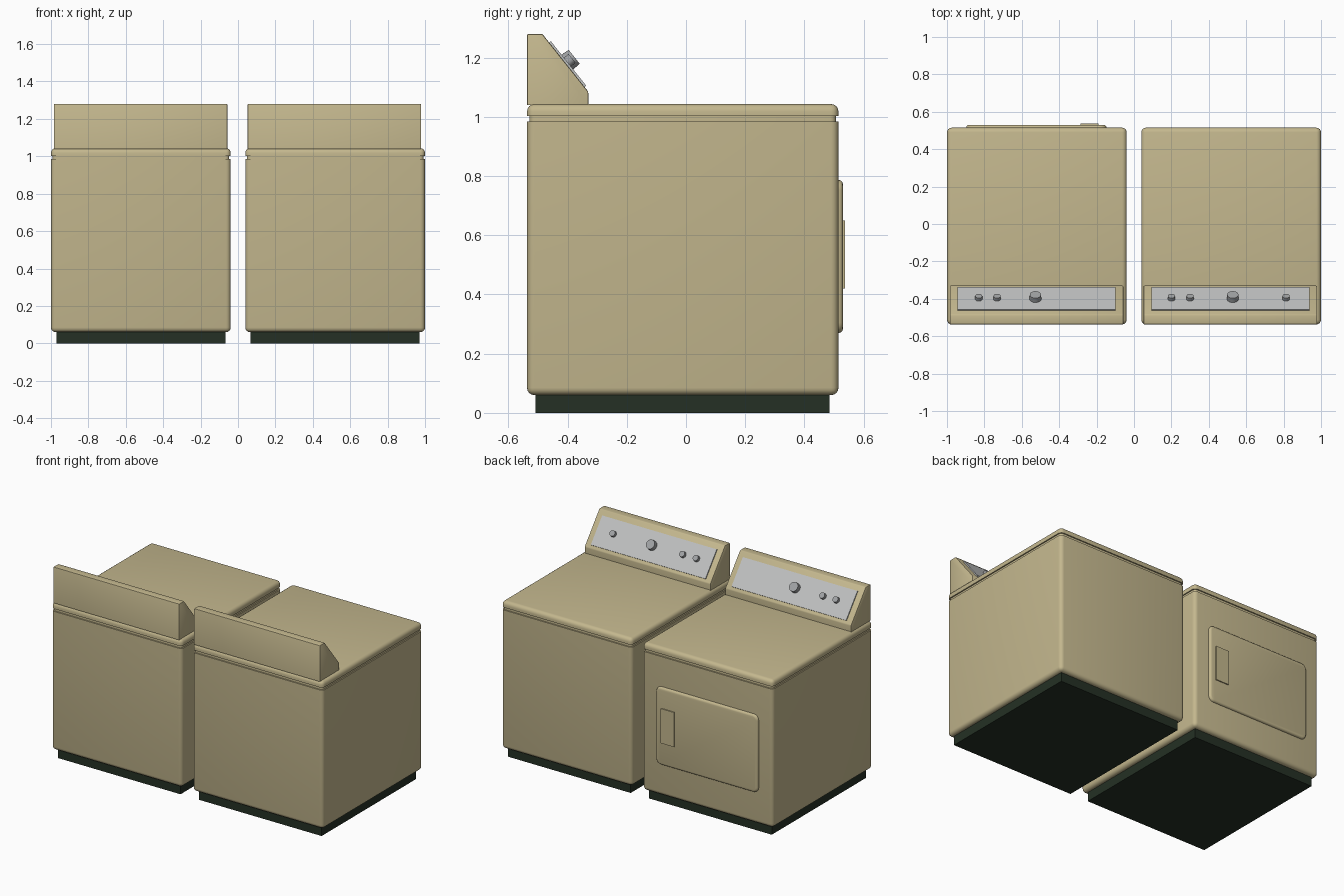
import bpy, bmesh, math
from mathutils import Matrix, Vector

if "Cube" in bpy.data.objects:
    bpy.data.objects.remove(bpy.data.objects["Cube"], do_unlink=True)


def material(name, rgb):
    m = bpy.data.materials.new(name)
    m.use_nodes = True
    m.diffuse_color = (*rgb, 1)
    m.node_tree.nodes["Principled BSDF"].inputs["Base Color"].default_value = (*rgb, 1)
    return m


ALMOND = material("almond enamel", (0.55, 0.475, 0.27))
PLINTH = material("dark green plinth", (0.018, 0.03, 0.018))
SILVER = material("silver panel", (0.53, 0.54, 0.54))
KNOB = material("knob grey", (0.36, 0.37, 0.38))


def finish(bm, name, mat, smooth=True):
    bmesh.ops.recalc_face_normals(bm, faces=bm.faces)
    mesh = bpy.data.meshes.new(name)
    bm.to_mesh(mesh)
    bm.free()
    mesh.materials.append(mat)
    ob = bpy.data.objects.new(name, mesh)
    bpy.context.collection.objects.link(ob)
    if smooth:
        bpy.ops.object.select_all(action='DESELECT')
        ob.select_set(True)
        bpy.context.view_layer.objects.active = ob
        bpy.ops.object.shade_smooth_by_angle(angle=math.radians(35))
    return ob


def box_mesh(x, y, z):
    """Box from (min, max) pairs."""
    bm = bmesh.new()
    bmesh.ops.create_cube(bm, size=1)
    for v in bm.verts:
        v.co = [a + (b - a) * (c + 0.5) for c, (a, b) in zip(v.co, (x, y, z))]
    return bm


def round_edges(bm, radius, rule, segments=4):
    """Bevel the edges whose midpoint and direction satisfy the rule."""
    picked = []
    for e in bm.edges:
        a, b = e.verts[0].co, e.verts[1].co
        if rule((a + b) / 2, (b - a).normalized()):
            picked.append(e)
    bmesh.ops.bevel(bm, geom=picked, offset=radius, segments=segments,
                    profile=0.5, affect='EDGES', clamp_overlap=True)


BACK, FRONT = -0.537, 0.515
SLOPE_LOW, SLOPE_HIGH = Vector((0, -0.33, 1.085)), Vector((0, -0.485, 1.28))
UP = (SLOPE_HIGH - SLOPE_LOW).normalized()
OUT = Vector((0, UP.z, -UP.y))


def slope_frame(x, along):
    """Local frame on the console slope: x across, y up the slope, z outwards."""
    o = SLOPE_LOW + UP * along
    m = Matrix((Vector((1, 0, 0)), UP, OUT)).transposed().to_4x4()
    m.translation = (x, o.y, o.z)
    # Third axis must point away from the console
    return m


def knob(name, x, radius, length):
    bm = bmesh.new()
    bmesh.ops.create_cone(bm, cap_ends=True, segments=24, radius1=radius,
                          radius2=radius * 0.94, depth=length)
    bmesh.ops.translate(bm, verts=bm.verts, vec=(0, 0, length / 2))
    bm.transform(slope_frame(x, 0.122))
    finish(bm, name, KNOB)


def appliance(name, cx, console_x, small_knobs, big_knob, lid):
    x0, x1 = cx - 0.4805, cx + 0.4805

    # Plinth
    finish(box_mesh((cx - 0.452, cx + 0.452), (-0.508, 0.485), (0, 0.07)),
           name + "_plinth", PLINTH, False)

    # Cabinet, rounded at the corners and bottom
    bm = box_mesh((x0, x1), (BACK, FRONT), (0.06, 0.985))
    round_edges(bm, 0.025, lambda m, d: abs(d.z) > 0.9 or m.z < 0.1)
    finish(bm, name + "_cabinet", ALMOND)

    # Recessed seam under the top
    bm = box_mesh((x0 + 0.008, x1 - 0.008), (BACK + 0.008, FRONT - 0.008), (0.98, 1.01))
    round_edges(bm, 0.02, lambda m, d: abs(d.z) > 0.9)
    finish(bm, name + "_seam", ALMOND)

    # Rounded worktop, with a sunken loading lid on the washer
    bm = box_mesh((x0, x1), (BACK, FRONT), (1.002, 1.043))
    round_edges(bm, 0.025, lambda m, d: abs(d.z) > 0.9 or m.z > 1.04)
    if lid:
        top = max(bm.faces, key=lambda f: f.calc_center_median().z + f.calc_area())
        bmesh.ops.inset_individual(bm, faces=[top], thickness=0.059)
        bmesh.ops.inset_individual(bm, faces=[top], thickness=0.001, depth=-0.006)
    finish(bm, name + "_worktop", ALMOND)

    # Console: side profile extruded across the machine
    bm = bmesh.new()
    profile = [(BACK, 1.04), (BACK, 1.28), SLOPE_HIGH.yz, SLOPE_LOW.yz, (-0.33, 1.04)]
    face = bm.faces.new([bm.verts.new((console_x - 0.464, y, z)) for y, z in profile])
    ext = bmesh.ops.extrude_face_region(bm, geom=[face])
    bmesh.ops.translate(bm, vec=(0.928, 0, 0),
                        verts=[g for g in ext["geom"] if isinstance(g, bmesh.types.BMVert)])
    bmesh.ops.recalc_face_normals(bm, faces=bm.faces)
    round_edges(bm, 0.005, lambda m, d: m.z > 1.05, 2)
    finish(bm, name + "_console", ALMOND)

    # Control panel plate on the slope
    bm = box_mesh((-0.422, 0.422), (0.02, 0.212), (-0.002, 0.007))
    bm.transform(slope_frame(console_x, 0))
    finish(bm, name + "_control_panel", SILVER, False)

    # Knobs
    for i, x in enumerate(small_knobs):
        knob(f"{name}_small_knob_{i + 1}", x, 0.02, 0.027)
    knob(name + "_dial", big_knob, 0.032, 0.036)


appliance("washer", 0.5195, 0.515, (0.2, 0.3, 0.813), 0.528, True)
appliance("dryer", -0.5195, -0.521, (-0.83, -0.732), -0.527, False)

# Dryer door with rounded corners and softened rim
bm = box_mesh((-0.897, -0.147), (FRONT - 0.01, 0.53), (0.27, 0.787))
round_edges(bm, 0.035, lambda m, d: abs(d.y) > 0.9, 5)
round_edges(bm, 0.014, lambda m, d: m.y > 0.529 and abs(d.y) < 0.1, 3)
finish(bm, "dryer_door", ALMOND)

# Door pull plate
finish(box_mesh((-0.286, -0.19), (0.528, 0.537), (0.42, 0.65)),
       "dryer_door_pull", ALMOND, False)
